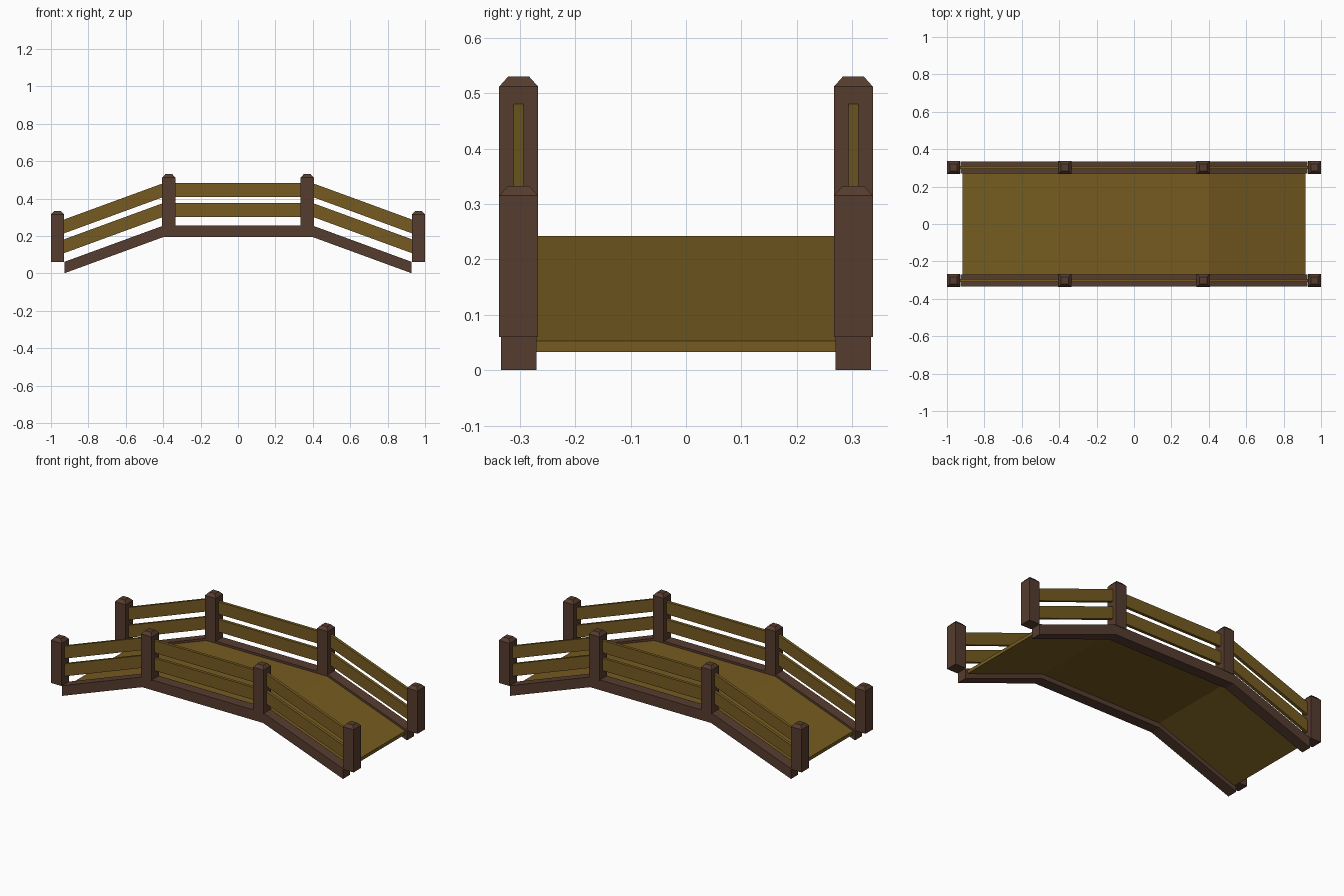
import bpy
import bmesh

default = bpy.data.objects.get("Cube")
if default:
    bpy.data.objects.remove(default, do_unlink=True)


def make_material(name, rgb):
    mat = bpy.data.materials.new(name)
    mat.use_nodes = True
    color = (*rgb, 1.0)
    mat.diffuse_color = color
    mat.node_tree.nodes["Principled BSDF"].inputs["Base Color"].default_value = color
    return mat


plank_wood = make_material("golden plank wood", (0.18, 0.105, 0.015))
frame_wood = make_material("dark frame wood", (0.093, 0.045, 0.028))

BEND = 0.40    # x where the flat middle meets the ramps
SLOPE = 0.366  # ramp drop per unit of length


def finish(name, bm, mat):
    bmesh.ops.recalc_face_normals(bm, faces=bm.faces)
    mesh = bpy.data.meshes.new(name)
    bm.to_mesh(mesh)
    bm.free()
    mesh.materials.append(mat)
    obj = bpy.data.objects.new(name, mesh)
    bpy.context.collection.objects.link(obj)
    return obj


def arched_board(name, half_length, z_low, z_high, y, width, mat):
    """Board following the bridge arch: flat middle, sloping ends."""
    bm = bmesh.new()
    drop = (half_length - BEND) * SLOPE
    path = [(-half_length, drop), (-BEND, 0), (BEND, 0), (half_length, drop)]
    rings = []
    for x, d in path:
        corners = [(y - width / 2, z_low), (y + width / 2, z_low),
                   (y + width / 2, z_high), (y - width / 2, z_high)]
        rings.append([bm.verts.new((x, cy, cz - d)) for cy, cz in corners])
    for a, b in zip(rings, rings[1:]):
        for i in range(4):
            j = (i + 1) % 4
            bm.faces.new((a[i], a[j], b[j], b[i]))
    bm.faces.new(rings[0])
    bm.faces.new(rings[-1])
    return finish(name, bm, mat)


def post(name, x, y, z, height):
    """Square post with a bevelled pyramid cap."""
    bm = bmesh.new()
    levels = [(0.035, z), (0.035, z + height), (0.019, z + height + 0.018)]
    rings = [[bm.verts.new((x + sx * r, y + sy * r, h))
              for sx, sy in ((-1, -1), (1, -1), (1, 1), (-1, 1))]
             for r, h in levels]
    for a, b in zip(rings, rings[1:]):
        for i in range(4):
            j = (i + 1) % 4
            bm.faces.new((a[i], a[j], b[j], b[i]))
    bm.faces.new(rings[0])
    bm.faces.new(rings[-1])
    return finish(name, bm, frame_wood)


# Walking surface
arched_board("deck", 0.916, 0.222, 0.242, 0, 0.54, plank_wood)

# Side beams, railings and posts
for side, y in (("front", -0.302), ("back", 0.302)):
    arched_board(side + "_beam", 0.928, 0.194, 0.255, y, 0.064, frame_wood)
    arched_board(side + "_lower_rail", 0.94, 0.302, 0.376, y, 0.018, plank_wood)
    arched_board(side + "_upper_rail", 0.94, 0.408, 0.482, y, 0.018, plank_wood)
    for end, sx in (("right", -1), ("left", 1)):
        post(f"{side}_{end}_end_post", sx * 0.965, y, 0.06, 0.255)
        post(f"{side}_{end}_middle_post", sx * 0.37, y, 0.25, 0.262)
